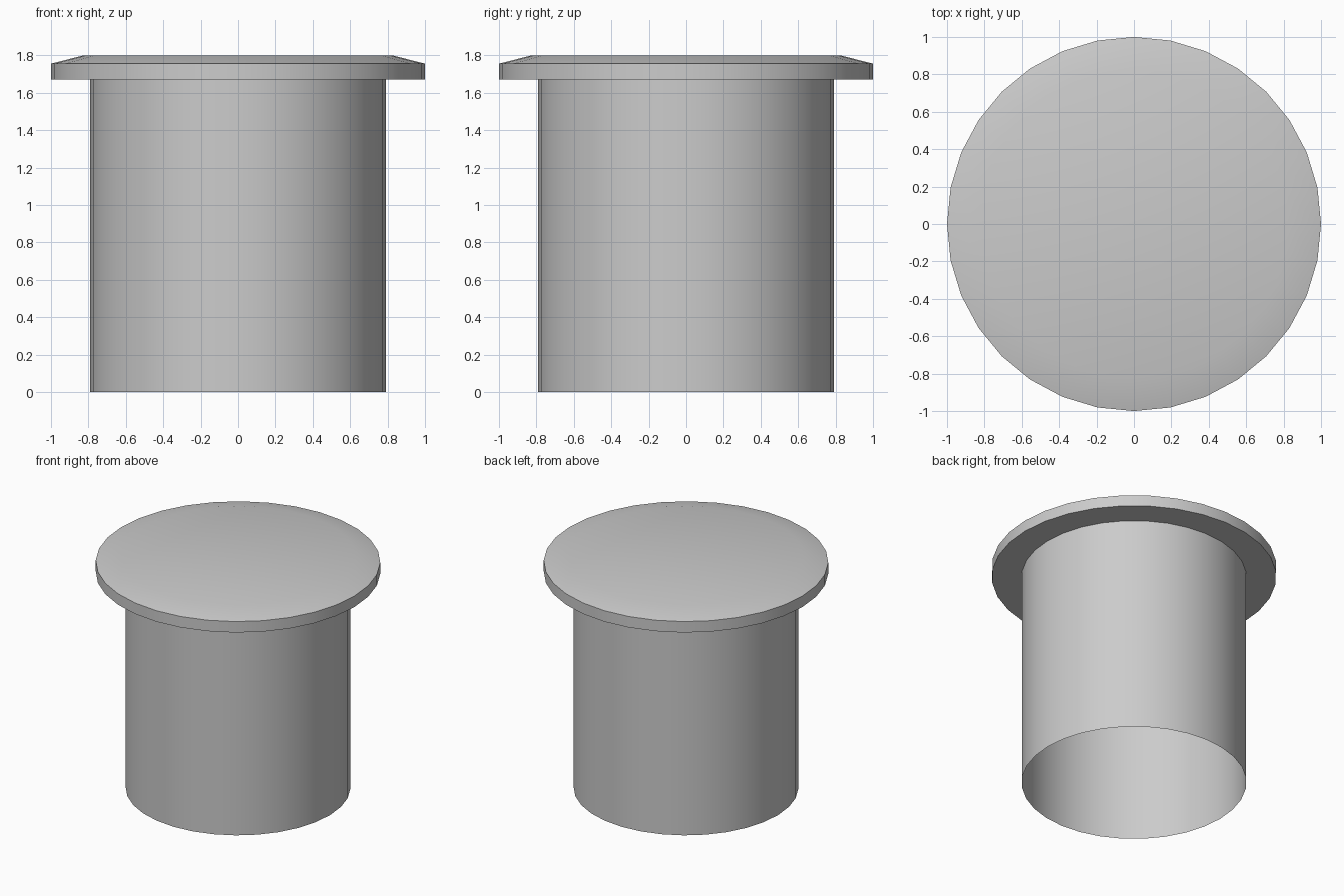
import bpy, bmesh, math

if "Cube" in bpy.data.objects:
    bpy.data.objects.remove(bpy.data.objects["Cube"])

SIDES = 32


def lathe(name, profile):
    """Spin (radius, z) points around z; the last ring is closed with a flat face."""
    bm = bmesh.new()
    rings = []
    for r, z in profile:
        rings.append([bm.verts.new((r * math.cos(2 * math.pi * i / SIDES),
                                    r * math.sin(2 * math.pi * i / SIDES), z))
                      for i in range(SIDES)])
    for low, high in zip(rings, rings[1:]):
        for i in range(SIDES):
            j = (i + 1) % SIDES
            bm.faces.new((low[i], low[j], high[j], high[i]))
    bm.faces.new(rings[-1])
    mesh = bpy.data.meshes.new(name)
    bm.to_mesh(mesh)
    bm.free()
    obj = bpy.data.objects.new(name, mesh)
    bpy.context.collection.objects.link(obj)
    return obj


# Hollow tube, open at the bottom, flaring into a wide lid with a sloped rim
plug = lathe("capped_tube", [(0.79, 0.0), (0.79, 1.67), (1.0, 1.67),
                             (1.0, 1.755), (0.825, 1.8)])

# Smooth round sides, sharp lid edges
bpy.context.view_layer.objects.active = plug
plug.select_set(True)
bpy.ops.object.shade_smooth_by_angle(angle=math.radians(30))
